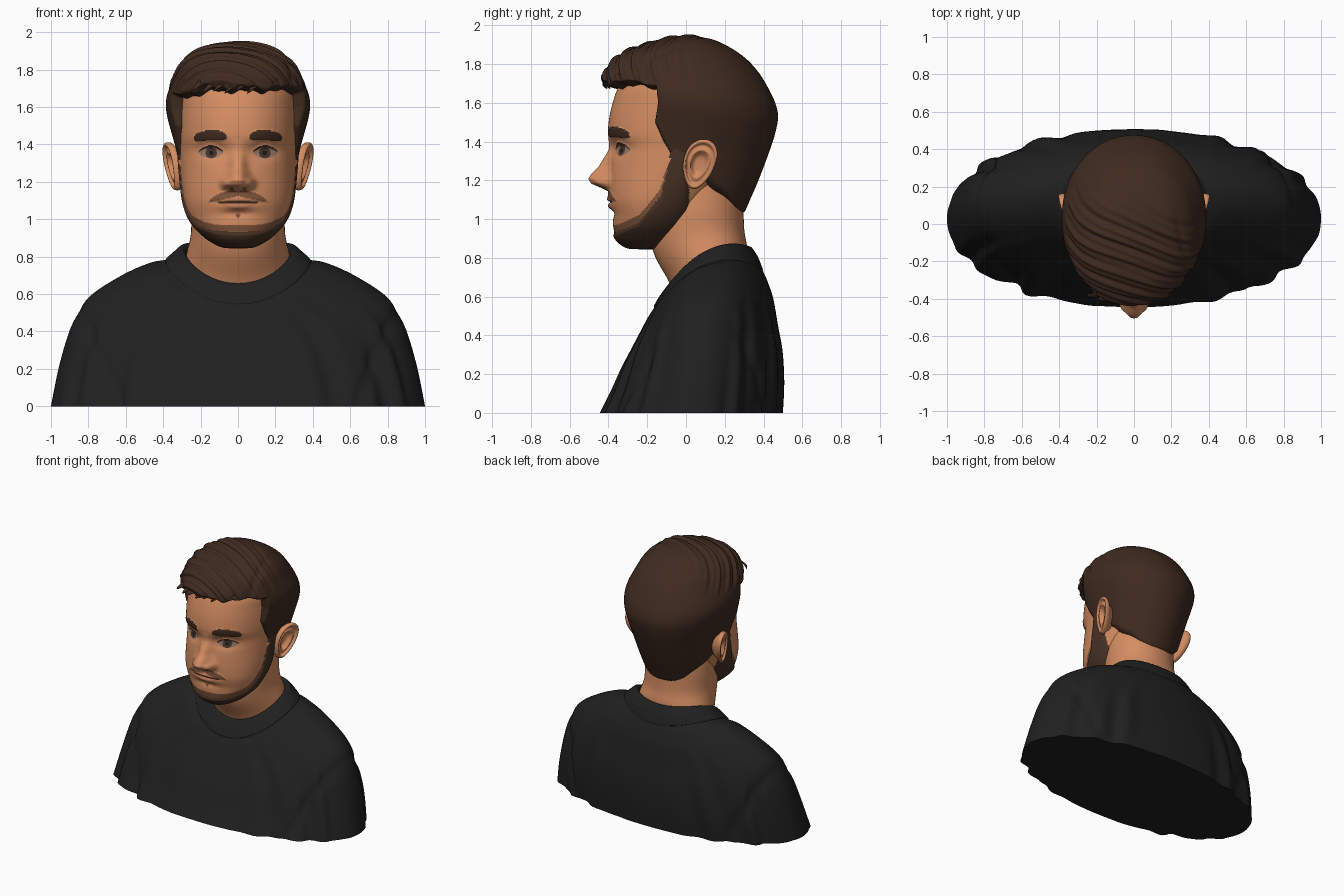
import bpy, bmesh, math
from mathutils import Vector

if "Cube" in bpy.data.objects:
    bpy.data.objects.remove(bpy.data.objects["Cube"])


def mat(name, r, g, b):
    m = bpy.data.materials.new(name)
    m.diffuse_color = (r, g, b, 1)
    m.use_nodes = True
    m.node_tree.nodes["Principled BSDF"].inputs["Base Color"].default_value = m.diffuse_color
    return m


SKIN = mat("skin", .66, .268, .122)
HAIR = mat("hair brown", .050, .024, .014)
BEARD = mat("beard brown", .060, .030, .017)
STUB = mat("stubble", .22, .092, .045)
LIP = mat("lip", .50, .185, .098)
WHITE = mat("eye white", .33, .20, .145)
IRIS = mat("iris", .06, .035, .024)
PUPIL = mat("pupil", .01, .008, .007)
SHIRT = mat("shirt black", .0145, .0145, .0145)


# ---- helpers
def interp(tab, v):
    if v <= tab[0][0]:
        return tab[0][1]
    for (a, p), (b, q) in zip(tab, tab[1:]):
        if v <= b:
            return p + (q - p) * (v - a) / (b - a)
    return tab[-1][1]


def sm(a, b, v):
    t = min(1, max(0, (v - a) / (b - a)))
    return t * t * (3 - 2 * t)


def bell(v, w):
    return math.exp(-(v / w) ** 2)


def catmull(rings, steps):
    out, n = [], len(rings)
    for i in range(n - 1):
        a, b, c, d = (rings[max(0, min(n - 1, i + k))] for k in (-1, 0, 1, 2))
        for s in range(steps):
            t = s / steps
            out.append([.5 * (2 * q + (r - p) * t + (2 * p - 5 * q + 4 * r - w) * t * t
                              + (3 * q - p - 3 * r + w) * t ** 3) for p, q, r, w in zip(a, b, c, d)])
    return out + [list(rings[-1])]


def build(name, grid, base, mats, rule=None, sharp=.9):
    """Skin a grid of closed rings, colour faces by rule(base point); None deletes."""
    bm = bmesh.new()
    rows = [[bm.verts.new(p) for p in r] for r in grid]
    n = len(rows[0])
    faces = []
    for i in range(len(rows) - 1):
        for j in range(n):
            k = (j + 1) % n
            f = bm.faces.new((rows[i][j], rows[i][k], rows[i + 1][k], rows[i + 1][j]))
            faces.append((f, (base[i][j] + base[i + 1][k]) / 2))
    for i in (0, -1):
        faces.append((bm.faces.new(rows[i]), sum(base[i], Vector()) / n))
    bmesh.ops.recalc_face_normals(bm, faces=bm.faces)
    dead = []
    for f, c in faces:
        m = rule(c) if rule else mats[0]
        if m is None:
            dead.append(f)
        else:
            f.material_index = mats.index(m)
    bmesh.ops.delete(bm, geom=dead, context='FACES')
    me = bpy.data.meshes.new(name)
    bm.to_mesh(me)
    bm.free()
    for m in mats:
        me.materials.append(m)
    me.shade_smooth()
    me.set_sharp_from_angle(angle=sharp)
    ob = bpy.data.objects.new(name, me)
    bpy.context.collection.objects.link(ob)
    return ob


def loft(name, rings, cols, steps, mats, fn=None, rule=None, n=2.0, warp=0.0, sharp=.9):
    """Rings: half width, front y, front z, back y, back z, side z."""
    base, grid = [], []
    for a, yf, zf, yb, zb, zs in catmull(rings, steps):
        row = []
        for j in range(cols):
            t = 2 * math.pi * j / cols
            t -= warp * math.sin(t)
            s, c = math.sin(t), math.cos(t)
            sx = math.copysign(abs(s) ** (2 / n), s)
            cy = math.copysign(abs(c) ** (2 / n), c)
            z = zs + (zf - zb) / 2 * c + ((zf + zb) / 2 - zs) * c * c
            row.append(Vector((a * sx, (yf + yb) / 2 - cy * (yb - yf) / 2, z)))
        base.append(row)
        grid.append([fn(p.copy(), 2 * math.pi * j / cols) if fn else p for j, p in enumerate(row)])
    return build(name, grid, base, mats, rule, sharp)


def level(z, a, yf, yb):
    return (a, yf, z, yb, z, z)


# ---- shirt with collar, sleeve creases and folds
def shirt_folds(p, t):
    ax, z = abs(p.x), p.z
    low = 1 - sm(.2, .7, z)
    d = .016 * low * math.sin(2 * t) ** 2 * (math.sin(19 * t + 3 * z) + .5 * math.sin(31 * t + 1))
    d -= .016 * bell(ax - .63 - .42 * z, .035) * (1 - sm(.4, .6, z))
    out = Vector((p.x * .6, p.y - .05, 0))
    return p + (out.normalized() * d if out.length > .01 else Vector())


loft("shirt", [(.26, -.06, .60, .29, .80, .76), (.28, -.072, .645, .315, .845, .825),
               (.305, -.095, .655, .335, .856, .845), (.345, -.135, .605, .368, .81, .815),
               (.385, -.164, .555, .395, .745, .782), (.396, -.166, .54, .397, .732, .767),
               (.48, -.195, .495, .42, .68, .755), (.63, -.235, .42, .45, .59, .69),
               (.80, -.285, .325, .475, .45, .578), (.89, -.335, .23, .498, .32, .43),
               (.955, -.385, .12, .507, .16, .22), (1.0, -.445, 0, .50, 0, 0)],
     200, 8, [SHIRT], shirt_folds, n=2.05, sharp=1.2)

# ---- neck
loft("neck", [(.29, -.05, .58, .31, .74, .70), (.278, -.09, .68, .315, .85, .80),
              (.252, -.165, .82, .30, .95, .92), (.25, -.19, .95, .295, 1.1, 1.05),
              (.24, -.19, 1.1, .28, 1.25, 1.2)], 64, 6, [SKIN], n=2.1)

# ---- head: sculpted nose, sockets, lips; beard, brows and eyes coloured by region
NOSE_H = [(1.145, 0), (1.165, .05), (1.183, .092), (1.208, .108), (1.235, .092),
          (1.27, .06), (1.36, .014), (1.43, 0)]
NOSE_W = [(1.15, .055), (1.21, .062), (1.28, .043), (1.42, .038)]
BEARD_TOP = [(-.40, .925), (-.34, .94), (-.24, .985), (-.13, 1.12), (-.09, 1.28), (-.06, 1.45)]


def beard_depth(p):
    return min(interp(BEARD_TOP, p.y) - p.z, .015 - p.y)


def brow(ax, z):
    u = (ax - .148) / .088
    mid = 1.437 + .012 * (1 - u * u) - .004 * u
    return abs(u) < 1 and abs(z - mid) < .027 * (1 - u ** 4) ** .5


def stache(ax, z):
    return ax < .16 and abs(z - 1.138 + 1.7 * ax * ax) < .021 * (1 - (ax / .16) ** 4) - .012 * bell(ax, .015)


def sculpt(p, t):
    ax, z, b = abs(p.x), p.z, p.copy()
    if b.y < -.1:
        d = interp(NOSE_H, z) * math.exp(-(ax / interp(NOSE_W, z)) ** 2.6)
        d += .038 * bell(ax - .066, .024) * bell(z - 1.19, .026)
        d -= .030 * bell(ax - .14, .07) * bell(z - 1.365, .042)
        u = (ax - .145) / .07
        d += .010 * bell(ax - .145, .045) * bell(z - 1.355, .022)
        if abs(u) < 1:
            d += .010 * bell(z - 1.362 - .03 * (1 - u * u), .009) * (1 - u * u)
        d += .012 * bell(z - 1.103, .012) * bell(ax, .08) + .013 * bell(z - 1.065, .016) * bell(ax, .07)
        d -= .008 * bell(z - 1.088, .006) * bell(ax, .09)
        d -= .010 * bell(z - 1.03, .02) * bell(ax, .08)
        d += .007 * brow(ax, z) + .005 * stache(ax, z)
        p.y -= d
    out = Vector((b.x, b.y + .12, 0))
    if out.length > .01:
        p += out.normalized() * .012 * sm(-.005, .025, beard_depth(b)) * sm(.85, .9, z)
    return p


def face_colour(p):
    ax, z = abs(p.x), p.z
    if p.y < -.12:
        u, dz = (ax - .145) / .068, z - 1.355
        h = .031 * (1 - u * u)
        if abs(u) < 1 and -h < dz < h + .009:
            r = math.hypot(ax - .143, dz)
            return HAIR if dz > h else PUPIL if r < .012 else IRIS if r < .03 else WHITE
        if brow(ax, z):
            return HAIR
        if stache(ax, z):
            return STUB
        if ax < .105 and abs(z - 1.089) < .004:
            return BEARD
        if ax < .1 and abs(z - 1.083) < .032 * (1 - (ax / .1) ** 2):
            return LIP
        if math.hypot(ax, z - 1.02) < .013 or math.hypot((ax - .035) / 1.5, z - 1.163) < .008:
            return STUB
    d = beard_depth(p)
    if d > 0:
        return BEARD
    return STUB if d > -.036 and p.y < .015 and z < 1.25 else SKIN


HEAD = [level(*r) for r in [
    (.844, .02, -.24, -.18), (.848, .08, -.30, -.10), (.868, .125, -.335, -.05), (.91, .178, -.362, 0),
    (.96, .228, -.375, .04), (1.02, .264, -.378, .08), (1.09, .286, -.395, .14), (1.16, .297, -.398, .2),
    (1.23, .304, -.395, .27), (1.30, .31, -.388, .33), (1.37, .314, -.385, .37), (1.44, .318, -.402, .39),
    (1.52, .318, -.396, .39), (1.60, .315, -.378, .38), (1.68, .31, -.35, .36), (1.77, .27, -.30, .30),
    (1.84, .19, -.2, .2), (1.87, .03, -.03, .03)]]
loft("head", HEAD, 240, 13, [SKIN, HAIR, BEARD, STUB, LIP, WHITE, IRIS, PUPIL],
     sculpt, face_colour, n=2.15, warp=.5, sharp=1.4)

# ---- hair: cap that dips under the skin outside the hairline
EDGE_Y = [(1.0, -.02), (1.28, -.06), (1.4, -.13), (1.5, -.175), (1.6, -.16), (1.69, -.17)]
EDGE_Z = [(-.2, 1.27), (0, 1.25), (.11, 1.2), (.29, 1.025), (.5, 1.0)]


def hair_depth(p):
    fringe = 1.692 + .010 * math.sin(31 * p.x) + .007 * math.sin(67 * p.x + 1) - .25 * max(0, -p.x - .17)
    nape = max(interp(EDGE_Z, p.y), 1.0 + .95 * max(0, abs(p.x) - .1))
    return max(p.z - fringe, min(p.y - interp(EDGE_Y, p.z), p.z - nape))


def comb(p, t):
    s = sm(-.02, .02, hair_depth(p))
    top = sm(1.68, 1.74, p.z) * (1 - sm(-.1, .2, p.y + .3 * p.x))
    ph = 52 * (p.y + .75 * p.z + .38 * p.x + .7 * p.x * p.x)
    d = top * (.007 * math.sin(ph) + .005 * math.sin(2.3 * ph + 9 * p.x))
    d -= .010 * bell(p.x - .24 + .2 * p.y, .02) * top
    axis = Vector((0, .03, min(p.z, 1.6)))
    v = p - axis
    if v.length > .01:
        p = p + v.normalized() * d
    inner = Vector((p.x * .8, .03 + (p.y - .03) * .8, p.z))
    return inner.lerp(p, s)


CAP = [level(*r) for r in [
    (.99, .262, -.38, .285), (1.08, .275, -.38, .322), (1.2, .297, -.38, .374), (1.36, .328, -.385, .434),
    (1.45, .352, -.39, .462), (1.53, .374, -.39, .475), (1.60, .386, -.40, .460), (1.66, .380, -.415, .432),
    (1.71, .362, -.432, .405), (1.76, .340, -.422, .372), (1.82, .310, -.378, .318), (1.87, .265, -.305, .252),
    (1.91, .205, -.19, .18), (1.932, .14, -.11, .115), (1.943, .07, -.05, .055), (1.946, .01, -.01, .01)]]
loft("hair", CAP, 220, 10, [HAIR], comb,
     lambda p: HAIR if hair_depth(p) > -.025 else None, n=2.1, warp=.25, sharp=1.2)

# ---- fringe tufts curling off the forehead
for i in range(7):
    x = -.21 + .06 * i
    y = -.405 + 1.1 * (x + .03) ** 2
    rows = []
    for k in range(9):
        t = k / 8
        c = Vector((x + .05 - .09 * t, y + .05 - .065 * math.sin(2.2 * t), 1.765 - .08 * t - .012 * (i % 2) * t))
        r = .026 * (1 - t) ** .6 + .002
        rows.append([c + Vector((r * math.cos(a), r * math.sin(a) * .8, r * math.sin(a) * .5))
                     for a in (math.pi * j / 5 for j in range(10))])
    build("hair_tuft", rows, rows, [HAIR])

# ---- ears: bowl, inner fold, rim and back
EAR = [(.04, -.012), (.3, -.010), (.45, .004), (.56, .018), (.68, .012), (.78, .012),
       (.86, .026), (.95, .026), (1.0, .012), (.97, -.008), (.75, -.03), (.55, -.07)]
for side, label in ((-1, "left"), (1, "right")):
    rows = []
    for r, w in catmull(EAR, 3):
        row = []
        for j in range(48):
            a = 2 * math.pi * j / 48
            u = .082 * r * math.cos(a) * (1 + .22 * math.sin(a))
            v = .128 * r * math.sin(a)
            row.append(Vector((side * (.342 + w + .28 * u + .2 * v), .068 + u + .24 * v, 1.283 + v - .1 * u)))
        rows.append(row)
    build("ear_" + label, rows, rows, [SKIN], sharp=1.4)
